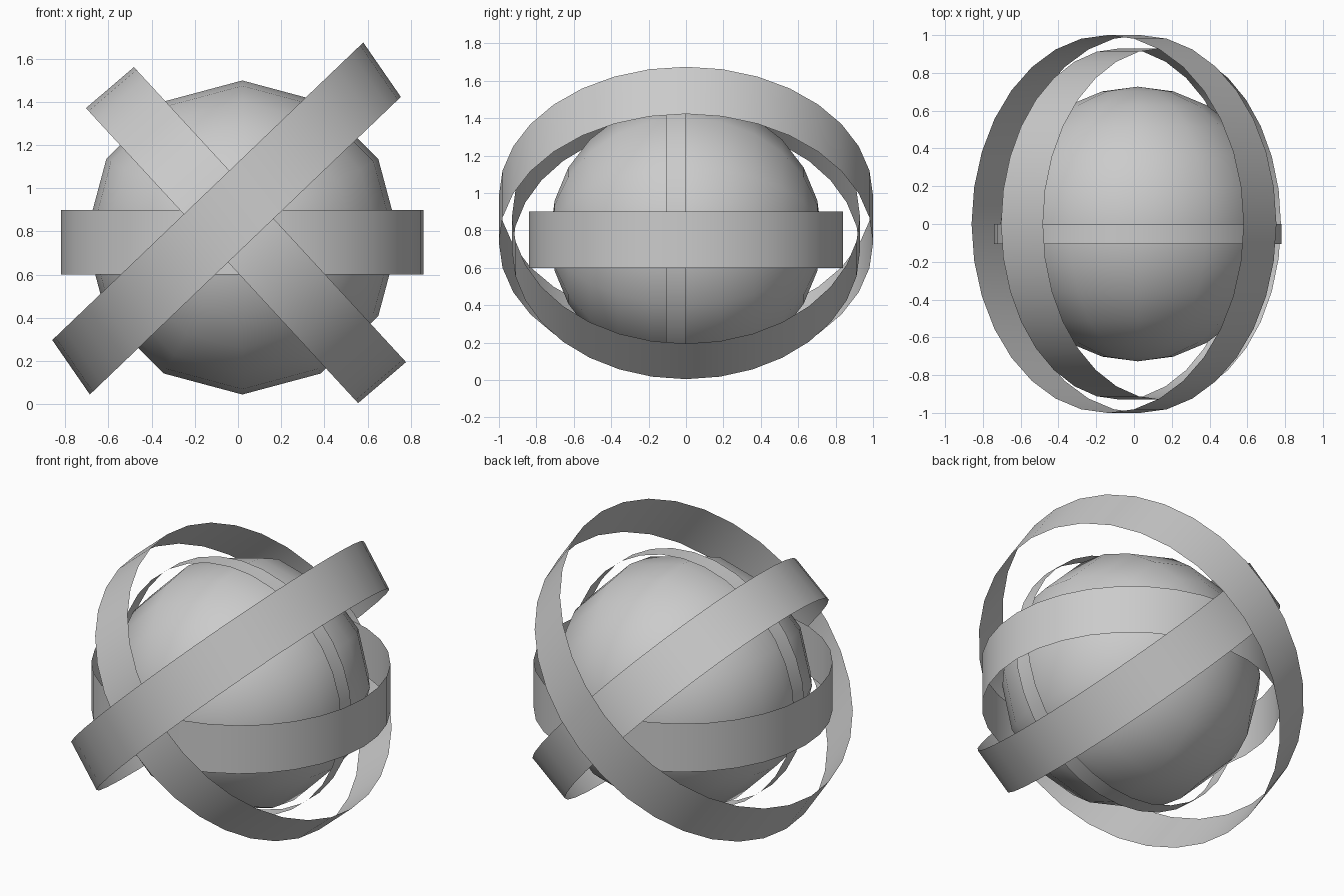
import bpy, bmesh, math
from mathutils import Matrix, Vector

if "Cube" in bpy.data.objects:
    bpy.data.objects.remove(bpy.data.objects["Cube"])


def finish(bm, name):
    bmesh.ops.recalc_face_normals(bm, faces=bm.faces)
    me = bpy.data.meshes.new(name)
    bm.to_mesh(me)
    bm.free()
    for p in me.polygons:
        p.use_smooth = True
    ob = bpy.data.objects.new(name, me)
    bpy.context.collection.objects.link(ob)
    return ob


def band(name, centre, u, v, w, segments=32):
    """Open, paper-thin hoop: u and v are radius vectors, w is the half width."""
    m = Matrix((u, v, w)).transposed().to_4x4()
    m.translation = Vector(centre)
    bm = bmesh.new()
    bmesh.ops.create_cone(bm, cap_ends=False, segments=segments,
                          radius1=1, radius2=1, depth=2, matrix=m)
    return finish(bm, name)


# Central ball, poles along y, twelve sides seen from the front
bm = bmesh.new()
bmesh.ops.create_uvsphere(
    bm, u_segments=12, v_segments=12, radius=0.727,
    matrix=Matrix.Translation((0.02, 0, 0.772)) @ Matrix.Rotation(math.pi / 2, 4, 'X'))
finish(bm, "core_ball")

# Level hoop and narrow upright hoop
band("level_band", (0.02, 0, 0.75), (0.84, 0, 0), (0, 0.84, 0), (0, 0, 0.15))
band("upright_band", (0.02, -0.053, 0.772), (0.76, 0, 0), (0, 0, 0.76), (0, 0.053, 0))

# Two crossed diagonal hoops
band("outer_diagonal_band", (-0.053, 0, 0.86), (0.72, 0, 0.689), (0, 1, 0), (0.087, 0, -0.126))
band("inner_diagonal_band", (0.037, 0, 0.783), (0.63, 0, -0.683), (0, 0.93, 0), (0.111, 0, 0.095))
